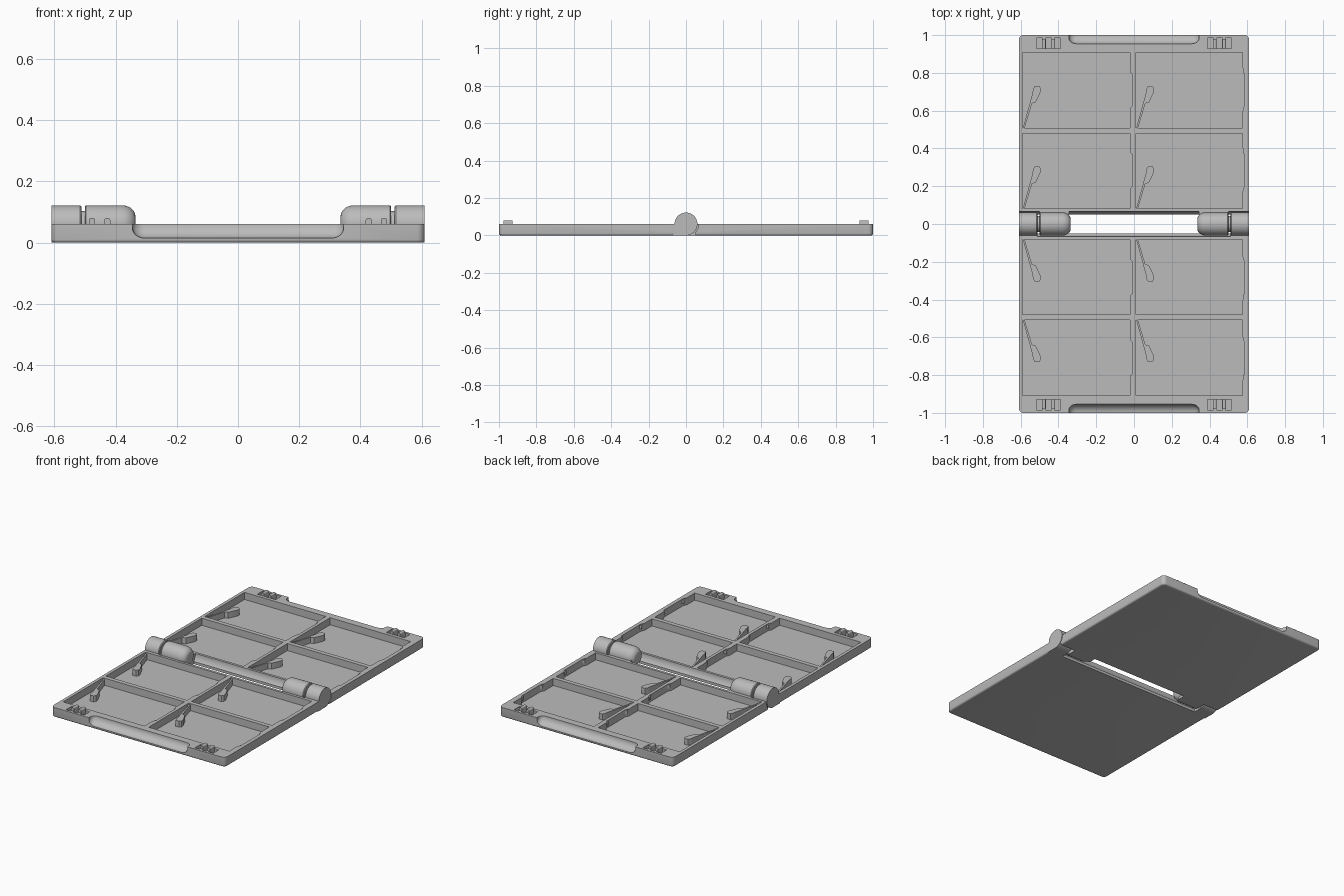
import bpy, bmesh, math
from mathutils import Vector

default = bpy.data.objects.get("Cube")
if default:
    bpy.data.objects.remove(default, do_unlink=True)

grey = bpy.data.materials.new("plain grey")
grey.use_nodes = True
grey.diffuse_color = (0.5, 0.5, 0.5, 1)
grey.node_tree.nodes["Principled BSDF"].inputs["Base Color"].default_value = (0.5, 0.5, 0.5, 1)

W, TOP, FLOOR = 0.61, 0.061, 0.016      # half width, shell top, pocket floor
AXIS = 0.061                            # hinge axis height
R = 0.061                               # hinge knuckle radius


def prism(bm, outline, z0, z1):
    """Extrude an xy outline between two heights."""
    low = [bm.verts.new((x, y, z0)) for x, y in outline]
    high = [bm.verts.new((x, y, z1)) for x, y in outline]
    n = len(outline)
    faces = [bm.faces.new(low), bm.faces.new(high)]
    for i in range(n):
        j = (i + 1) % n
        faces.append(bm.faces.new((low[i], low[j], high[j], high[i])))
    bmesh.ops.recalc_face_normals(bm, faces=faces)
    return faces


def box(bm, x0, x1, y0, y1, z0, z1):
    return prism(bm, [(x0, y0), (x1, y0), (x1, y1), (x0, y1)], z0, z1)


def lathe_x(bm, profile, y, z, steps=40):
    """Turn an (x, radius) profile around an axis along x."""
    rings = []
    for x, r in profile:
        rings.append([bm.verts.new((x, y + r * math.cos(a), z + r * math.sin(a)))
                      for a in (math.tau * k / steps for k in range(steps))])
    faces = [bm.faces.new(rings[0]), bm.faces.new(rings[-1])]
    for a, b in zip(rings, rings[1:]):
        for i in range(steps):
            j = (i + 1) % steps
            faces.append(bm.faces.new((a[i], a[j], b[j], b[i])))
    bmesh.ops.recalc_face_normals(bm, faces=faces)


def rounded_end(x, r, bulge, out=1, steps=7):
    """Profile points closing a rod at x with a rounded shoulder."""
    pts = []
    for k in range(steps + 1):
        a = math.pi / 2 * k / steps
        pts.append((x - out * bulge * (1 - math.sin(a)), r - 0.8 * bulge * (1 - math.cos(a))))
    return pts


def finish(bm, name, side=1, smooth=True):
    """Make an object; side -1 mirrors it to the front half."""
    if side < 0:
        for v in bm.verts:
            v.co.y *= -1
        bmesh.ops.reverse_faces(bm, faces=bm.faces[:])
    mesh = bpy.data.meshes.new(name)
    bm.to_mesh(mesh)
    bm.free()
    mesh.materials.append(grey)
    obj = bpy.data.objects.new(name, mesh)
    bpy.context.collection.objects.link(obj)
    if smooth:
        shade(obj)
    return obj


def shade(obj):
    bpy.ops.object.select_all(action='DESELECT')
    obj.select_set(True)
    bpy.context.view_layer.objects.active = obj
    bpy.ops.object.shade_smooth_by_angle(angle=math.radians(35))


def cut(obj, cutter):
    mod = obj.modifiers.new("cut", 'BOOLEAN')
    mod.object, mod.operation, mod.solver = cutter, 'DIFFERENCE', 'EXACT'
    bpy.context.view_layer.objects.active = obj
    bpy.ops.object.modifier_apply(modifier=mod.name)
    bpy.data.objects.remove(cutter, do_unlink=True)


columns = [(-0.59, -0.02), (0.01, 0.575)]
rows = [(0.083, 0.48), (0.508, 0.908)]
pockets = [(x0, x1, y0, y1) for x0, x1 in columns for y0, y1 in rows]
lever_shape = [(0.002, 0), (0.011, 0), (0.05, 0.13), (0.07, 0.137), (0.095, 0.19),
               (0.097, 0.21), (0.088, 0.222), (0.064, 0.222), (0.055, 0.205), (0.053, 0.185)]

for side, half in ((1, "back"), (-1, "front")):
    # Tray shell with rounded outer corners and softened underside
    c = 0.025
    outline = [(-W, 0.05), (W, 0.05)]
    for sx, start in ((1, 0), (-1, math.pi / 2)):
        for k in range(7):
            a = start + math.pi / 2 * k / 6
            outline.append((sx * (W - c) + c * math.cos(a), 1 - c + c * math.sin(a)))
    bm = bmesh.new()
    prism(bm, outline, 0, TOP)
    rim = [e for e in bm.edges if all(v.co.z < 0.001 for v in e.verts)
           and any(v.co.y > 0.06 for v in e.verts)]
    bmesh.ops.bevel(bm, geom=rim, offset=0.01, segments=3, profile=0.5, affect='EDGES')
    tray = finish(bm, half + "_tray", side, smooth=False)

    # Pockets, finger grip, latch recesses and hinge clearance
    bm = bmesh.new()
    for x0, x1, y0, y1 in pockets:
        n = x1 + 0.011
        prism(bm, [(x0, y0), (x1, y0), (x1, y0 + 0.09), (n, y0 + 0.11), (n, y0 + 0.3),
                   (x1, y0 + 0.32), (x1, y1), (x0, y1)], FLOOR, 0.1)
    end = rounded_end(0.345, 0.046, 0.04)
    lathe_x(bm, [(-x, r) for x, r in end[::-1]] + end, 1.0, TOP)
    lathe_x(bm, [(-0.7, 0.067), (0.7, 0.067)], 0, AXIS, 64)
    for sx in (-1, 1):
        for off in (-0.05, 0, 0.05):
            x = sx * 0.452 + off * 0.95
            box(bm, x - 0.016, x + 0.016, 0.93, 0.985, 0.04, 0.1)
    cut(tray, finish(bm, "tray_cutter", side, smooth=False))
    shade(tray)

    # Spring levers
    bm = bmesh.new()
    for x0, x1, y0, y1 in pockets:
        prism(bm, [(x0 + x, y0 + y) for x, y in lever_shape], FLOOR - 0.002, 0.054)
    finish(bm, half + "_spring_levers", side)

    # Small retaining clips opposite the levers
    bm = bmesh.new()
    for x0, x1, y0, y1 in pockets:
        for y in (y0 + 0.1, y0 + 0.305):
            prism(bm, [(x1 + 0.014, y - 0.02), (x1 + 0.001, y - 0.012),
                       (x1 + 0.001, y + 0.006), (x1 + 0.014, y + 0.02)], 0.035, 0.057)
    finish(bm, half + "_retaining_clips", side)

    # Latch prongs with rounded tips
    bm = bmesh.new()
    for x in (-0.477, -0.427, 0.427, 0.477):
        faces = box(bm, x - 0.01, x + 0.01, 0.928, 0.976, 0.035, 0.081)
        tips = {e for f in faces for e in f.edges
                if all(v.co.z > 0.08 for v in e.verts)
                and abs(e.verts[0].co.x - e.verts[1].co.x) < 0.001}
        bmesh.ops.bevel(bm, geom=list(tips), offset=0.008, segments=4, profile=0.5, affect='EDGES')
    finish(bm, half + "_latch_prongs", side)

# Hinge: outer knuckles belong to the front tray, inner ones to the back tray
for sx, word in ((1, "left"), (-1, "right")):
    def span(a, b):
        return sorted((sx * a, sx * b))

    bm = bmesh.new()
    lathe_x(bm, [(sx * x, r) for x, r in
                 ((0.512, R - 0.004), (0.516, R), (W, R))], 0, AXIS, 48)
    finish(bm, word + "_outer_knuckle")
    bm = bmesh.new()
    box(bm, *span(0.512, W), -0.07, 0, 0, AXIS)
    finish(bm, word + "_outer_knuckle_base")

    bm = bmesh.new()
    inner = rounded_end(0.335, R, 0.045, out=-1)[::-1]
    lathe_x(bm, [(sx * x, r) for x, r in inner + [(0.496, R), (0.5, R - 0.004)]], 0, AXIS, 48)
    finish(bm, word + "_inner_knuckle")
    bm = bmesh.new()
    box(bm, *span(0.345, 0.5), 0, 0.07, 0, AXIS)
    finish(bm, word + "_inner_knuckle_base")

    # Pin bridging the two knuckles
    bm = bmesh.new()
    lathe_x(bm, [(sx * 0.48, 0.042), (sx * 0.53, 0.042)], 0, AXIS, 32)
    finish(bm, word + "_hinge_pin")
